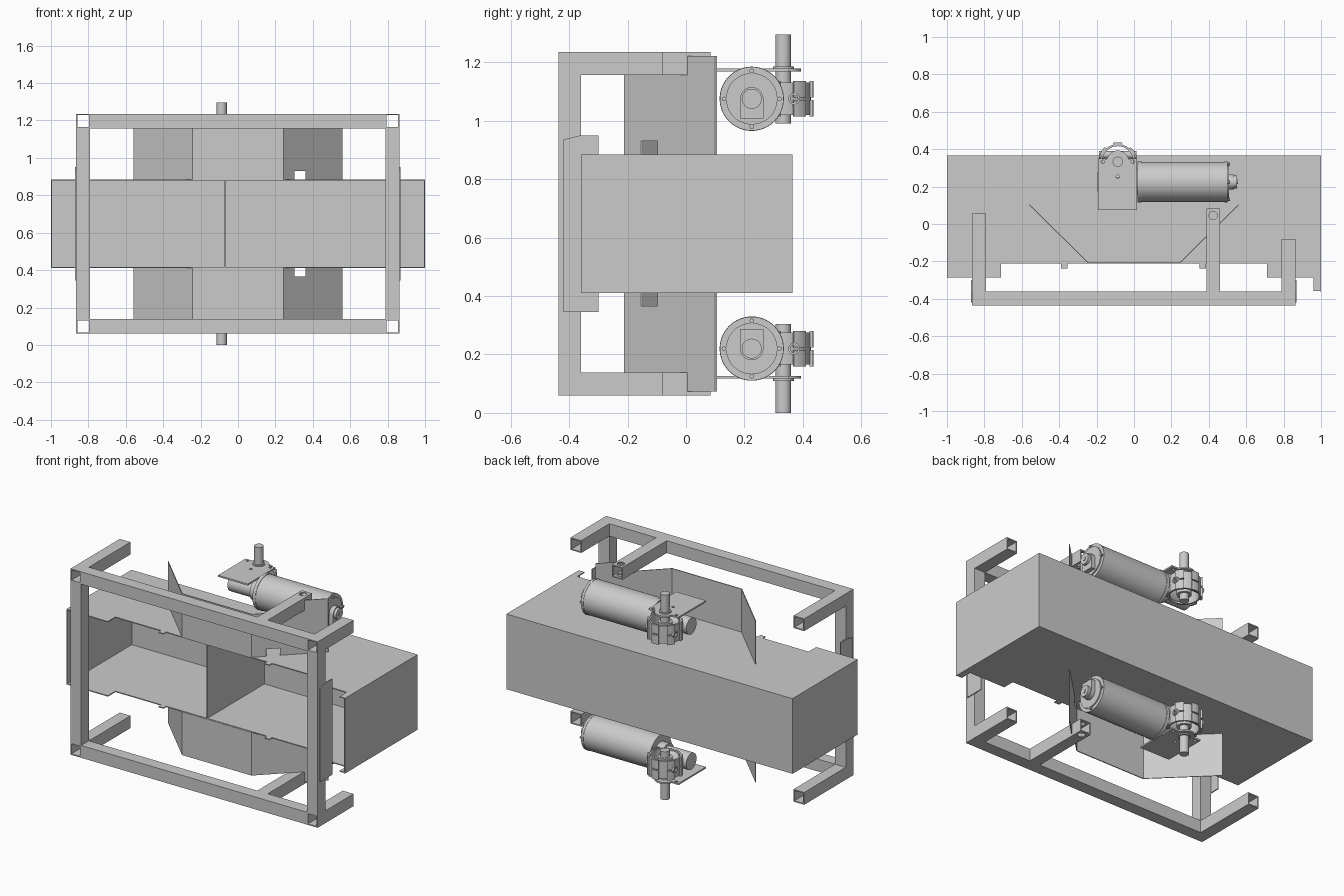
import bpy, bmesh
from math import sin, cos, pi, radians

if "Cube" in bpy.data.objects:
    bpy.data.objects.remove(bpy.data.objects["Cube"])

ZM = 0.6475          # symmetry height: every upper part is mirrored below it
T = 0.006            # sheet thickness
smooth = []


def to3d(u, v, w, axis):
    return {'x': (w, u, v - ZM), 'y': (u, w, v - ZM), 'z': (u, v, w - ZM)}[axis]


def prism(name, pts, a, b, axis, hole=None, mirror=True, round_=False):
    """Extrude a profile from a to b along an axis, optionally hollow."""
    bm = bmesh.new()
    n = len(pts)

    def loop(p, w):
        return [bm.verts.new(to3d(u, v, w, axis)) for u, v in p]
    lo, hi = loop(pts, a), loop(pts, b)
    if hole:
        li, hi2 = loop(hole, a), loop(hole, b)
    for i in range(n):
        j = (i + 1) % n
        bm.faces.new((lo[i], lo[j], hi[j], hi[i]))
        if hole:
            bm.faces.new((li[j], li[i], hi2[i], hi2[j]))
            bm.faces.new((lo[j], lo[i], li[i], li[j]))
            bm.faces.new((hi[i], hi[j], hi2[j], hi2[i]))
    if not hole:
        bm.faces.new(lo[::-1])
        bm.faces.new(hi)
    bmesh.ops.recalc_face_normals(bm, faces=bm.faces)
    me = bpy.data.meshes.new(name)
    bm.to_mesh(me)
    bm.free()
    ob = bpy.data.objects.new(name, me)
    ob.location.z = ZM
    bpy.context.collection.objects.link(ob)
    if mirror:
        m = ob.modifiers.new("mirror", 'MIRROR')
        m.use_axis = (False, False, True)
    if round_:
        smooth.append(ob)
    return ob


def rect(u0, u1, v0, v1):
    return [(u0, v0), (u1, v0), (u1, v1), (u0, v1)]


def circle(cu, cv, r, n=40, a0=0, a1=360):
    k = n if a1 - a0 == 360 else n - 1
    return [(cu + r * cos(radians(a0 + (a1 - a0) * i / k)),
             cv + r * sin(radians(a0 + (a1 - a0) * i / k))) for i in range(n)]


def tube(name, u0, u1, v0, v1, a, b, axis, mirror=True):
    t = 0.007
    return prism(name, rect(u0, u1, v0, v1), a, b, axis,
                 rect(u0 + t, u1 - t, v0 + t, v1 - t), mirror)


def cyl(name, cu, cv, r, a, b, axis, hole=0, n=40):
    return prism(name, circle(cu, cv, r, n), a, b, axis,
                 circle(cu, cv, hole, n) if hole else None, round_=True)


def cut(ob, cutter):
    cutter.modifiers.clear()
    if cutter in smooth:
        smooth.remove(cutter)
    m = ob.modifiers.new("cut", 'BOOLEAN')
    m.operation, m.solver, m.object = 'DIFFERENCE', 'EXACT', cutter
    bpy.context.view_layer.objects.active = ob
    bpy.ops.object.modifier_move_to_index(modifier="cut", index=0)
    bpy.ops.object.modifier_apply(modifier="cut")
    bpy.data.objects.remove(cutter)


# Square tube frame
Y0, Y1 = -0.437, -0.36
Z0, Z1 = 1.157, 1.235
for side, x0, x1, yend in (("left", -0.865, -0.79, 0.055), ("right", 0.788, 0.863, -0.08)):
    tube(side + "_corner_arm", x0, x1, Z0, Z1, Y0, yend, 'y')
    tube(side + "_column", x0, x1, Y0, Y1, 2 * ZM - Z0, Z0, 'z', mirror=False)
    # thin bracket plate on the outer side of each column
    xb = x0 - T if x0 < 0 else x1
    prism(side + "_bracket", [(-0.42, 0.345), (-0.30, 0.345), (-0.30, 0.95),
                              (-0.36, 0.95), (-0.42, 0.935)], xb, xb + T, 'x', mirror=False)
tube("cross_beam", Y0, Y1, Z0, Z1, -0.79, 0.788, 'x')
arm = tube("support_arm", 0.387, 0.46, Z0, Z1, Y1, 0.083, 'y')
cut(arm, cyl("cutter", 0.423, 0.045, 0.022, 1.1, 1.3, 'z'))

# Open-fronted sheet box
edge = [(-1, 0.365), (-1, -0.285), (-0.71, -0.285), (-0.71, -0.21)]
for xt in (-0.39, 0.35):
    edge += [(xt, -0.21), (xt, -0.237), (xt + 0.035, -0.237), (xt + 0.035, -0.21)]
edge += [(0.71, -0.21), (0.71, -0.285), (0.96, -0.285), (0.96, -0.357), (1, -0.357), (1, 0.365)]
prism("box_plate", edge, 0.885 - T, 0.885, 'z')
zlo, zhi = 2 * ZM - 0.885, 0.885
prism("box_back_wall", rect(-1, 1, zlo, zhi), 0.365 - T, 0.365, 'y', mirror=False)
prism("box_left_wall", rect(-0.285, 0.365, zlo, zhi), -1, -1 + T, 'x', mirror=False)
prism("box_right_wall", rect(-0.36, 0.365, zlo, zhi), 1 - T, 1, 'x', mirror=False)
prism("box_partition", rect(-0.21, 0.36, zlo, zhi), -0.073, -0.067, 'x', mirror=False)

# Folded deflector panel with a notch in its right wing
line = [(-0.56, 0.10), (-0.243, -0.212), (0.243, -0.212), (0.56, 0.10)]
panel = prism("deflector", line + [(x, y + T) for x, y in line[::-1]], 0.885, 1.157, 'z')
cut(panel, prism("cutter", rect(0.302, 0.36, 0.86, 0.93), -0.25, 0.0, 'y'))
tip = [(0.463, 0.0045), (0.56, 0.10)]
prism("deflector_tip", tip + [(x, y + T) for x, y in tip[::-1]], 1.157, 1.222, 'z')

# Motor
MY, MZ = 0.225, 1.075
cyl("motor_body", MY, MZ, 0.107, 0.04, 0.485, 'x', n=56)
cyl("motor_front_flange", MY, MZ, 0.110, 0.02, 0.04, 'x', n=56)
cyl("motor_rear_flange", MY, MZ, 0.109, 0.485, 0.50, 'x', n=56)
cyl("motor_end_disc", MY, MZ, 0.088, 0.50, 0.508, 'x')
prism("motor_cap", [(MY - 0.04, 1.008), (MY + 0.04, 1.008)]
      + circle(MY, MZ, 0.04, 16, 0, 180), 0.508, 0.535, 'x', round_=True)
cyl("motor_cap_boss", MY, MZ, 0.034, 0.535, 0.552, 'x')
cyl("motor_cap_pin", MY, MZ, 0.012, 0.552, 0.556, 'x', n=16)
for k in range(4):
    a = k * pi / 2
    cyl("motor_bolt", MY + 0.095 * cos(a), MZ + 0.095 * sin(a), 0.008, 0.50, 0.514, 'x', n=8)

# Gearbox housing, mounting plate and output shaft
SX, SY = -0.087, 0.333
cyl("worm_housing", MY, MZ, 0.052, -0.195, 0.02, 'x')
cyl("worm_housing_collar", MY, MZ, 0.066, -0.03, 0.02, 'x')
plate = prism("mounting_plate", [(-0.192, 0.075), (0.016, 0.075), (0.016, 0.35)]
              + circle(SX, SY, 0.06, 20, 15, 165) + [(-0.192, 0.35)], 1.168, 1.178, 'z')
for hx, hy in ((SX - 0.08, SY), (SX + 0.08, SY), (SX, SY - 0.08)):
    cut(plate, cyl("cutter", hx, hy, 0.009, 1.1, 1.2, 'z', n=12))
cyl("output_shaft", SX, SY, 0.027, 0.99, 2 * ZM, 'z', n=28)
cyl("shaft_bearing", SX, SY, 0.036, 1.178, 1.186, 'z', n=28)
cyl("shaft_hub", SX, SY, 0.042, 1.03, 1.12, 'z', n=28)
cyl("gear_ring", SX, SY, 0.094, 1.02, 1.13, 'z', hole=0.083, n=48)
# Paired clamp lugs around the ring
for deg in (-20, 35, 90, 145, 200):
    lug = (circle(SX, SY, 0.092, 5, deg - 14, deg + 14)
           + circle(SX, SY, 0.104, 5, deg - 14, deg + 14)[::-1])
    for z in (1.014, 1.079):
        prism("ring_lug", lug, z, z + 0.057, 'z')
# Side bosses on the ring
cyl("ring_side_boss", 0.37, MZ, 0.02, SX - 0.10, SX + 0.10, 'x', hole=0.013, n=24)

# Smooth shading on the round parts
bpy.ops.object.select_all(action='DESELECT')
for ob in smooth:
    ob.select_set(True)
bpy.context.view_layer.objects.active = smooth[0]
bpy.ops.object.shade_smooth_by_angle(angle=radians(30))
